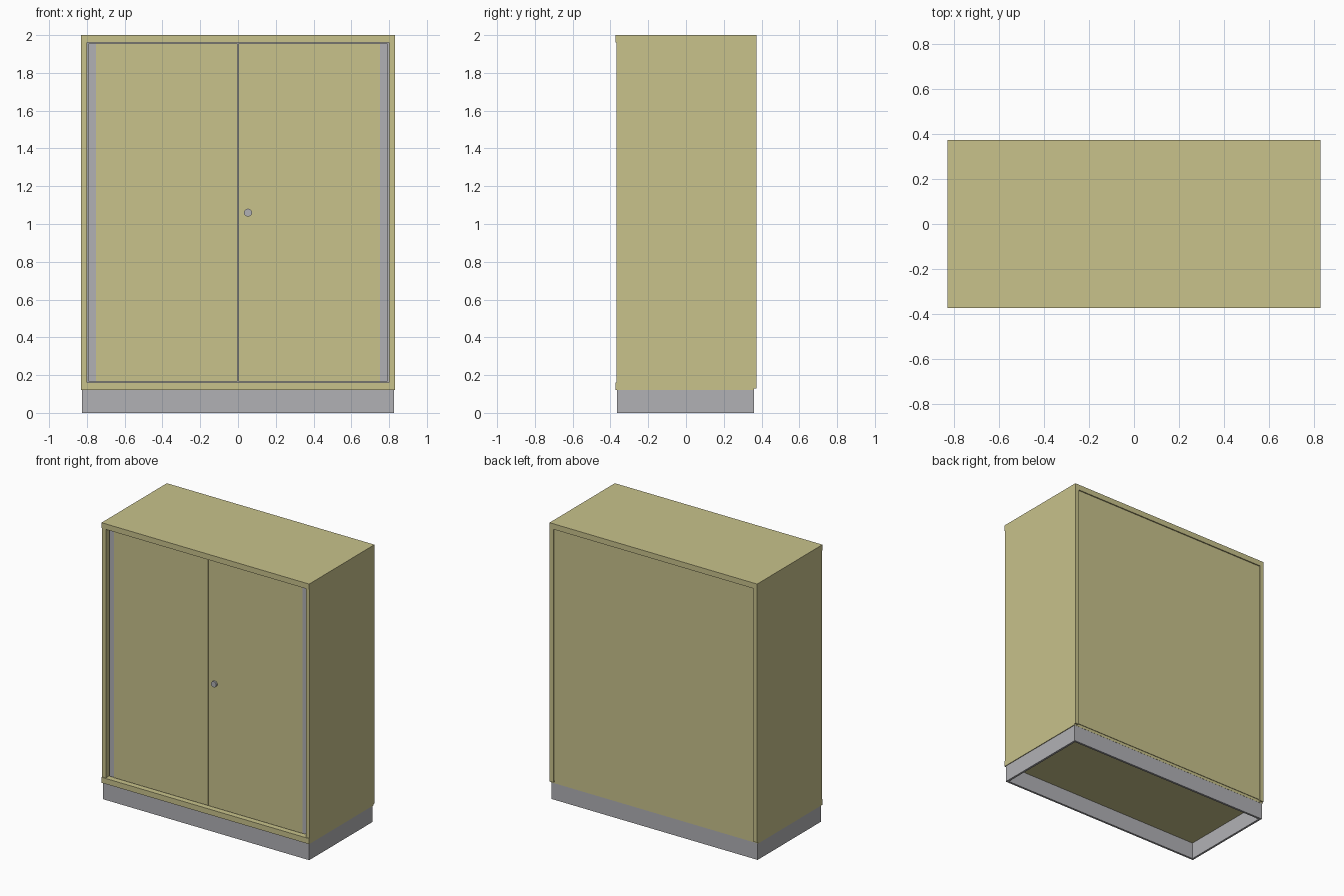
import bpy
import math

old = bpy.data.objects.get("Cube")
if old:
    bpy.data.objects.remove(old, do_unlink=True)


def material(name, rgb):
    m = bpy.data.materials.new(name)
    m.use_nodes = True
    m.diffuse_color = (*rgb, 1)
    m.node_tree.nodes["Principled BSDF"].inputs["Base Color"].default_value = (*rgb, 1)
    return m


olive = material("olive paint", (0.58, 0.54, 0.26))
grey = material("grey metal", (0.44, 0.44, 0.46))


def box(name, mat, x, y, z):
    """Box spanning the given (low, high) range on each axis."""
    spans = (x, y, z)
    bpy.ops.mesh.primitive_cube_add(size=1, location=[(a + b) / 2 for a, b in spans])
    ob = bpy.context.object
    ob.name = name
    ob.scale = [b - a for a, b in spans]
    bpy.ops.object.transform_apply(location=False, rotation=False, scale=True)
    ob.data.materials.append(mat)
    return ob


W, FRONT, BACK = 0.83, -0.373, 0.373    # carcass extents
BASE, TOP = 0.12, 2.0
RIM, LIP = 0.04, 0.006                  # panel thickness, front overhang
DOOR = FRONT + 0.032                    # recessed door plane

# Carcass: top and bottom overhang the sides slightly at the front
box("top_panel", olive, (-W, W), (FRONT, BACK), (TOP - RIM, TOP))
box("bottom_panel", olive, (-W, W), (FRONT, BACK - 0.012), (BASE, BASE + RIM))
box("back_panel", olive, (-W + 0.015, W - 0.015), (BACK - 0.03, BACK - 0.008),
    (BASE + 0.02, TOP - 0.03))

for side, s in (("left", 1), ("right", -1)):
    def span(a, b):
        return tuple(sorted((s * a, s * b)))

    box(side + "_side_panel", olive, span(W - 0.03, W), (FRONT + LIP, BACK),
        (BASE + 0.01, TOP - 0.01))
    # Sliding door and the grey grip channel on its outer edge
    zs = (BASE + RIM + 0.005, TOP - RIM - 0.005)
    box(side + "_door", olive, span(0.002, 0.753), (DOOR, DOOR + 0.02), zs)
    box(side + "_door_grip", grey, span(0.753, 0.792), (DOOR + 0.003, DOOR + 0.02), zs)
    # Plinth end
    box(side + "_plinth_end", grey, span(0.81, 0.825), (-0.365, 0.36), (0, BASE))

# Backing that closes the gaps around the doors
box("door_track", grey, (-0.8, 0.8), (DOOR + 0.02, DOOR + 0.03),
    (BASE + RIM, TOP - RIM))

# Plinth front and back
box("plinth_front", grey, (-0.81, 0.81), (-0.365, -0.35), (0, BASE))
box("plinth_back", grey, (-0.81, 0.81), (0.345, 0.36), (0, BASE))

# Round lock on the left door
bpy.ops.mesh.primitive_cylinder_add(vertices=32, radius=0.021, depth=0.02,
                                    location=(0.053, DOOR - 0.004, 1.06),
                                    rotation=(math.pi / 2, 0, 0))
lock = bpy.context.object
lock.name = "door_lock"
lock.data.materials.append(grey)
bpy.ops.object.shade_smooth_by_angle()
